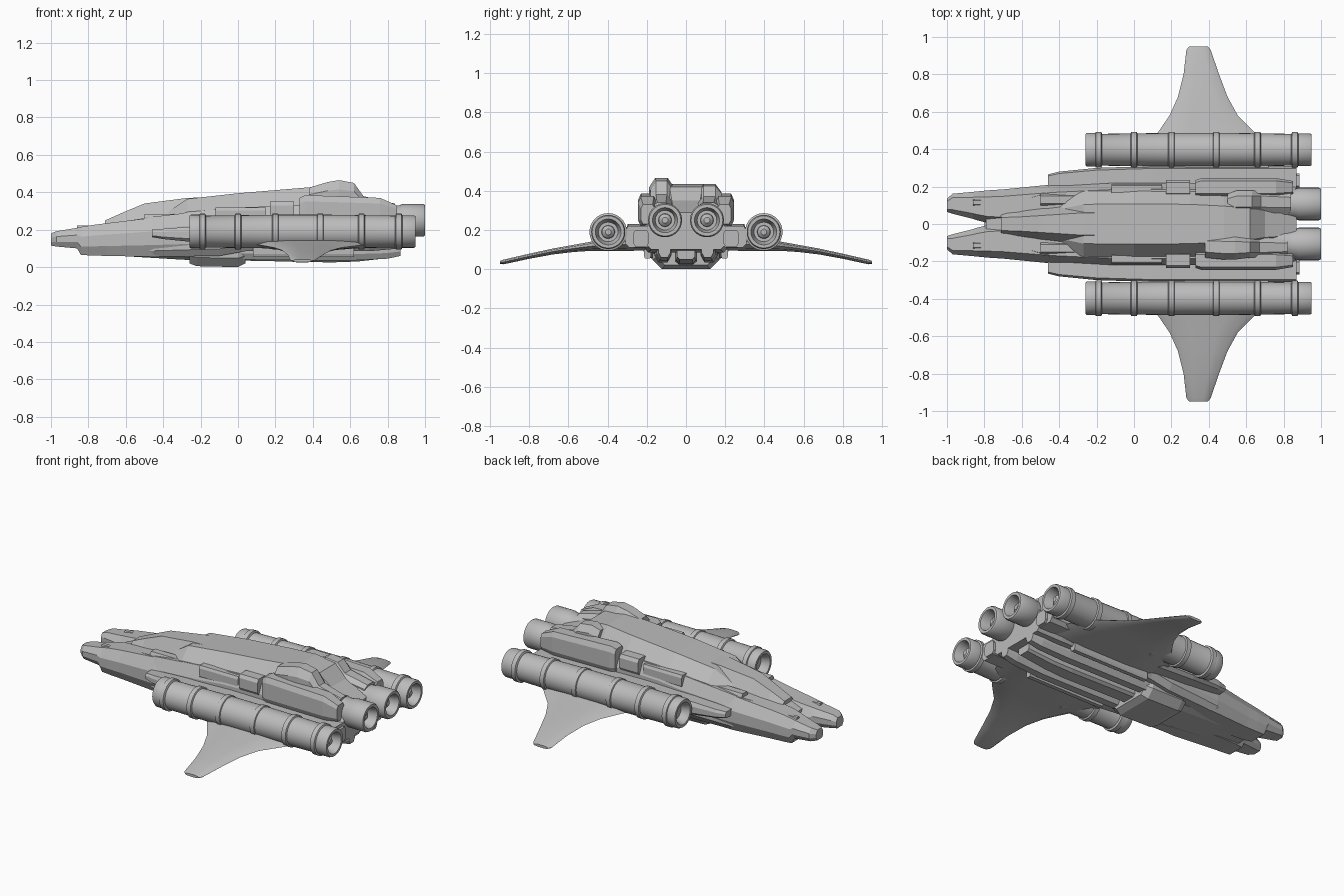
import bpy
import bmesh
import math

if "Cube" in bpy.data.objects:
    bpy.data.objects.remove(bpy.data.objects["Cube"], do_unlink=True)

# One plain hull colour
HULL_COLOUR = (0.5, 0.5, 0.5, 1.0)
hull_grey = bpy.data.materials.new("hull_grey")
hull_grey.use_nodes = True
hull_grey.diffuse_color = HULL_COLOUR
hull_grey.node_tree.nodes["Principled BSDF"].inputs["Base Color"].default_value = HULL_COLOUR


def build(name, rings, smooth=False):
    """Skin a row of equal-length point rings, cap both ends."""
    bm = bmesh.new()
    loops = [[bm.verts.new(point) for point in ring] for ring in rings]
    count = len(loops[0])
    for first, second in zip(loops, loops[1:]):
        for i in range(count):
            j = (i + 1) % count
            bm.faces.new((first[i], first[j], second[j], second[i]))
    bm.faces.new(loops[0])
    bm.faces.new(loops[-1])
    bmesh.ops.recalc_face_normals(bm, faces=bm.faces)
    mesh = bpy.data.meshes.new(name)
    bm.to_mesh(mesh)
    bm.free()
    mesh.materials.append(hull_grey)
    part = bpy.data.objects.new(name, mesh)
    bpy.context.collection.objects.link(part)
    if smooth:
        bpy.ops.object.select_all(action="DESELECT")
        part.select_set(True)
        bpy.context.view_layer.objects.active = part
        bpy.ops.object.shade_smooth_by_angle(angle=math.radians(35))
    return part


def loft(name, stations, top=(.15, .2), bottom=(.15, .2), side=1):
    """Chamfered section through stations (x, y_in, y_out, z_low, z_high)."""
    rings = []
    for x, a, b, low, high in stations:
        width, height = b - a, high - low
        ti, td = top[0] * width, top[1] * height
        bi, bd = bottom[0] * width, bottom[1] * height
        section = [(a + bi, low), (b - bi, low), (b, low + bd), (b, high - td),
                   (b - ti, high), (a + ti, high), (a, high - td), (a, low + bd)]
        rings.append([(x, y * side, z) for y, z in section])
    return build(name, rings)


def centred(name, stations, **shape):
    """Loft symmetric about the centre line, stations (x, half_width, z_low, z_high)."""
    return loft(name, [(x, -w, w, low, high) for x, w, low, high in stations], **shape)


def box(name, x, y, z, side=1):
    ends = [(end, y[0], y[1], z[0], z[1]) for end in x]
    return loft(name, ends, side=side)


def turned(name, profile, y, z, sides=28):
    """Revolve (x, radius) points about a lengthwise axis."""
    angles = [math.tau * i / sides for i in range(sides)]
    rings = [[(x, y + r * math.cos(t), z + r * math.sin(t)) for t in angles]
             for x, r in profile]
    return build(name, rings, smooth=True)


# Central fuselage and the raised upper hull with its canopy
centred("lower_fuselage", [(-.79, .06, .09, .2), (-.7, .12, .065, .23), (-.45, .2, .055, .27),
                           (-.1, .22, .06, .31), (.04, .22, .085, .32), (.3, .22, .085, .33),
                           (.7, .22, .085, .32), (.87, .2, .1, .26)],
        top=(.08, .3), bottom=(.06, .15))
centred("upper_hull", [(-.4, .13, .2, .28), (-.27, .175, .2, .365), (0, .18, .2, .395),
                       (.3, .175, .2, .42), (.48, .16, .2, .435), (.62, .14, .2, .42),
                       (.7, .12, .2, .35), (.87, .1, .2, .29)], top=(.2, .42), bottom=(0, .1))
centred("canopy", [(-.71, .07, .18, .25), (-.62, .075, .18, .29), (-.5, .09, .18, .34),
                   (-.27, .12, .2, .37), (-.1, .12, .2, .375)], top=(.25, .6), bottom=(0, .1))

# Belly keel and flat underside panel
centred("belly_panel", [(-.8, .1, .07, .12), (-.3, .13, .04, .12), (-.1, .13, .03, .12)])
centred("keel_bay", [(-.26, .15, .02, .12), (-.22, .17, .005, .12), (0, .17, 0, .12),
                     (.04, .15, .02, .12)], top=(0, .1), bottom=(.14, .4))
centred("rear_keel", [(.02, .055, .035, .1), (.5, .055, .025, .1), (.64, .05, .03, .1),
                      (.82, .045, .05, .11)])

# Dorsal blocks, one taller than the other
loft("tall_dorsal_block", [(.38, .06, .18, .3, .425), (.48, .06, .19, .3, .455),
                           (.54, .06, .19, .3, .465), (.62, .07, .18, .3, .45),
                           (.67, .07, .18, .28, .38), (.82, .08, .17, .28, .34)],
     top=(.25, .3), side=-1)
loft("low_dorsal_block", [(.5, .06, .16, .3, .41), (.55, .06, .18, .3, .435),
                          (.63, .06, .18, .3, .425), (.68, .06, .18, .28, .37),
                          (.84, .06, .17, .28, .34)], top=(.25, .3))
centred("dorsal_hump", [(.48, .05, .3, .425), (.52, .07, .3, .43), (.62, .07, .3, .42),
                        (.67, .05, .3, .37)])

for side, label in ((1, "left"), (-1, "right")):
    # Forked nose
    loft(label + "_nose_prong", [
        (-1, .065, .135, .115, .18), (-.97, .055, .162, .11, .192), (-.86, .027, .172, .1, .21),
        (-.84, .02, .174, .065, .215), (-.78, .005, .18, .062, .225), (-.7, 0, .185, .06, .235),
        (-.45, 0, .21, .055, .265), (-.2, 0, .215, .06, .28)],
        top=(.2, .35), bottom=(.15, .3), side=side)
    box(label + "_prong_rail", (-.86, -.4), (.1, .13), (.17, .222), side)
    box(label + "_canopy_cheek", (-.5, -.3), (.1, .16), (.2, .285), side)

    # Side sponson joining fuselage and nacelle
    loft(label + "_sponson", [(-.46, .18, .265, .16, .2), (-.4, .18, .28, .15, .205),
                              (-.2, .18, .3, .13, .22), (.1, .18, .31, .11, .23),
                              (.87, .18, .31, .11, .22)], top=(.1, .3), side=side)
    box(label + "_pylon", (0, .72), (.22, .37), (.13, .21), side)
    box(label + "_sponson_tail", (.72, .885), (.19, .27), (.115, .2), side)

    # Raised panels along the flank
    box(label + "_front_flank_panel", (-.12, .15), (.16, .215), (.24, .32), side)
    box(label + "_middle_flank_panel", (.17, .3), (.15, .235), (.25, .35), side)
    loft(label + "_rear_flank_panel", [(.33, .15, .235, .23, .37), (.36, .15, .245, .22, .385),
                                       (.76, .15, .245, .22, .37), (.85, .16, .23, .23, .33)],
         side=side)

    # Belly ribs and tail blocks, separated by grooves
    loft(label + "_belly_rib", [(.02, .075, .16, .04, .12), (.6, .075, .16, .035, .12),
                                (.8, .075, .15, .045, .12), (.87, .08, .14, .06, .12)],
         bottom=(.22, .4), side=side)
    box(label + "_belly_outrigger", (.08, .62), (.178, .215), (.055, .13), side)

    # Long banded nacelle, open at both ends
    turned(label + "_nacelle", [
        (-.2, .045), (-.25, .06), (-.26, .068), (-.26, .084), (-.25, .09), (-.19, .09),
        (-.18, .085), (.2, .09), (.5, .09), (.84, .085), (.87, .087), (.94, .087),
        (.95, .082), (.95, .066), (.93, .06), (.89, .05)], .397 * side, .19)
    for x in (-.19, 0, .2, .44, .66, .86):
        turned(label + "_nacelle_band", [(x - .02, .084), (x - .014, .096), (x + .014, .096),
                                         (x + .02, .084)], .397 * side, .19)
    turned(label + "_nacelle_core", [(.88, .035), (.91, .032), (.925, .015)], .397 * side, .19)

    # Main rear engine
    turned(label + "_main_engine", [
        (.6, .07), (.66, .085), (.8, .085), (.83, .08), (.86, .08), (.88, .087), (.99, .087),
        (1, .081), (1, .064), (.98, .058), (.935, .05)], .107 * side, .25)
    turned(label + "_main_engine_core", [(.92, .035), (.955, .032), (.97, .015)],
           .107 * side, .25)

    # Drooping swept wing with rounded edges
    wing_rings = []
    for y, front, back, z, thick in [
            (.2, 0, .8, .13, .07), (.36, .05, .74, .125, .065), (.45, .1, .68, .12, .055),
            (.5, .135, .635, .115, .045), (.58, .19, .555, .105, .036),
            (.68, .235, .5, .09, .03), (.8, .265, .455, .066, .026),
            (.93, .28, .41, .037, .024), (.95, .295, .395, .034, .016)]:
        chord = back - front
        outline = [(0, 0), (.08, .35), (.3, .5), (.7, .5), (.93, .3), (1, 0),
                   (.93, -.3), (.7, -.5), (.3, -.5), (.08, -.35)]
        wing_rings.append([(front + u * chord, y * side, z + v * thick) for u, v in outline])
    build(label + "_wing", wing_rings, smooth=True)
